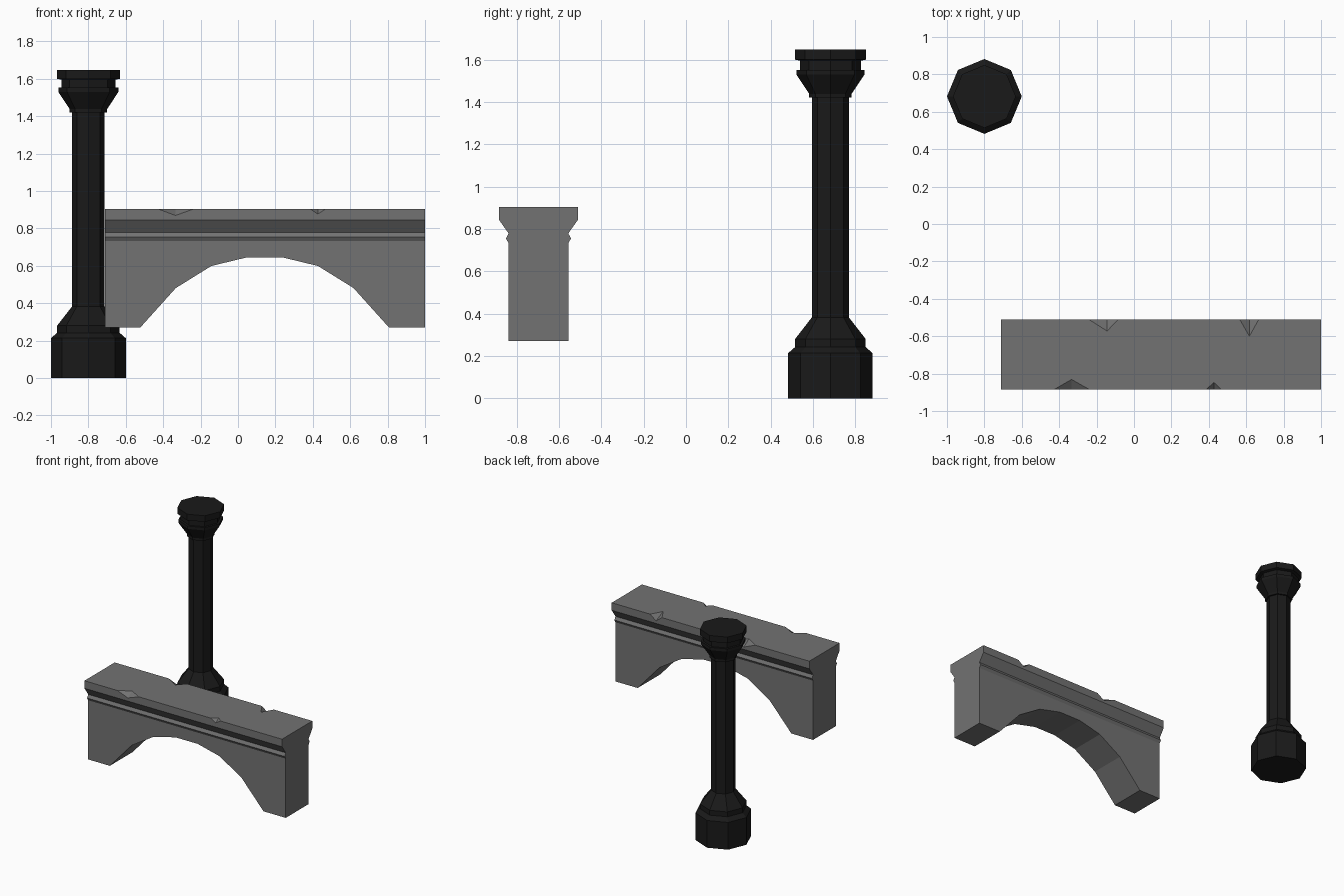
import bpy, bmesh, math
from mathutils import Vector

if "Cube" in bpy.data.objects:
    bpy.data.objects.remove(bpy.data.objects["Cube"])


def paint(ob, name, v):
    m = bpy.data.materials.new(name)
    m.diffuse_color = (v, v, v, 1)
    m.use_nodes = True
    m.node_tree.nodes["Principled BSDF"].inputs["Base Color"].default_value = m.diffuse_color
    ob.data.materials.append(m)


def finish(bm, name):
    bmesh.ops.recalc_face_normals(bm, faces=bm.faces[:])
    me = bpy.data.meshes.new(name)
    bm.to_mesh(me)
    bm.free()
    ob = bpy.data.objects.new(name, me)
    bpy.context.collection.objects.link(ob)
    return ob


def prism(name, outline, step):
    """Extrude a closed outline of 3D points along step."""
    bm = bmesh.new()
    f = bm.faces.new([bm.verts.new(p) for p in outline])
    r = bmesh.ops.extrude_face_region(bm, geom=[f], use_keep_orig=True)
    vs = [g for g in r["geom"] if isinstance(g, bmesh.types.BMVert)]
    bmesh.ops.translate(bm, verts=vs, vec=step)
    return finish(bm, name)


def cut(target, cutter):
    m = target.modifiers.new(cutter.name, 'BOOLEAN')
    m.operation = 'DIFFERENCE'
    m.solver = 'EXACT'
    m.object = cutter
    cutter.hide_render = True
    cutter.hide_viewport = True


# Octagonal column, stacked rings from a radius/height profile
SIDES = 8
profile = [(0.2, 0), (0.2, 0.213), (0.167, 0.242), (0.167, 0.28),
           (0.087, 0.383), (0.087, 1.42), (0.1, 1.42), (0.1, 1.438),
           (0.161, 1.53), (0.161, 1.552), (0.144, 1.552), (0.144, 1.595),
           (0.168, 1.6), (0.168, 1.648)]
bm = bmesh.new()
rings = [[bm.verts.new((r * math.cos(i * math.tau / SIDES),
                        r * math.sin(i * math.tau / SIDES), z))
          for i in range(SIDES)] for r, z in profile]
for a, b in zip(rings, rings[1:]):
    for i in range(SIDES):
        j = (i + 1) % SIDES
        bm.faces.new((a[i], a[j], b[j], b[i]))
bm.faces.new(rings[0])
bm.faces.new(rings[-1])
column = finish(bm, "column")
column.location = (-0.8, 0.682, 0)
paint(column, "black_stone", 0.01)

# Arch block: moulded cross-section swept along x
YC, TOP, X0, X1 = -0.697, 0.903, -0.71, 1.0
half = [(0.141, 0.27), (0.141, 0.733), (0.154, 0.755), (0.141, 0.779),
        (0.187, 0.844), (0.187, TOP)]
section = half + [(-y, z) for y, z in reversed(half)]
arch = prism("arch_block", [(X0, YC + y, z) for y, z in section], (X1 - X0, 0, 0))
paint(arch, "grey_stone", 0.17)

# Faceted arch opening
side = [(0.665, 0.1), (0.665, 0.27), (0.475, 0.481), (0.285, 0.599), (0.095, 0.645)]
opening = [(x, z) for x, z in side] + [(-x, z) for x, z in reversed(side)]
cut(arch, prism("opening_cutter", [(0.1425 + x, YC - 0.3, z) for x, z in opening],
                (0, 0.6, 0)))

# Chipped notches on the top edges: edge side, left, right, middle, inset, depth
chips = [(-1, -0.425, -0.24, -0.334, 0.053, 0.034),
         (-1, 0.387, 0.467, 0.427, 0.037, 0.026),
         (1, -0.242, -0.083, -0.144, 0.062, 0.04),
         (1, 0.565, 0.667, 0.617, 0.09, 0.04)]
for s, xl, xr, xm, inset, depth in chips:
    ye = YC + s * 0.187
    pts = [Vector(p) for p in ((xl, ye, TOP), (xr, ye, TOP),
                               (xm, ye - s * inset, TOP), (xm, ye, TOP - depth))]
    mid = (pts[2] + pts[3]) / 2
    bm = bmesh.new()
    v = [bm.verts.new(mid + (p - mid) * 1.4) for p in pts]
    for t in ((0, 1, 2), (0, 1, 3), (0, 2, 3), (1, 2, 3)):
        bm.faces.new([v[k] for k in t])
    cut(arch, finish(bm, "chip_cutter"))
